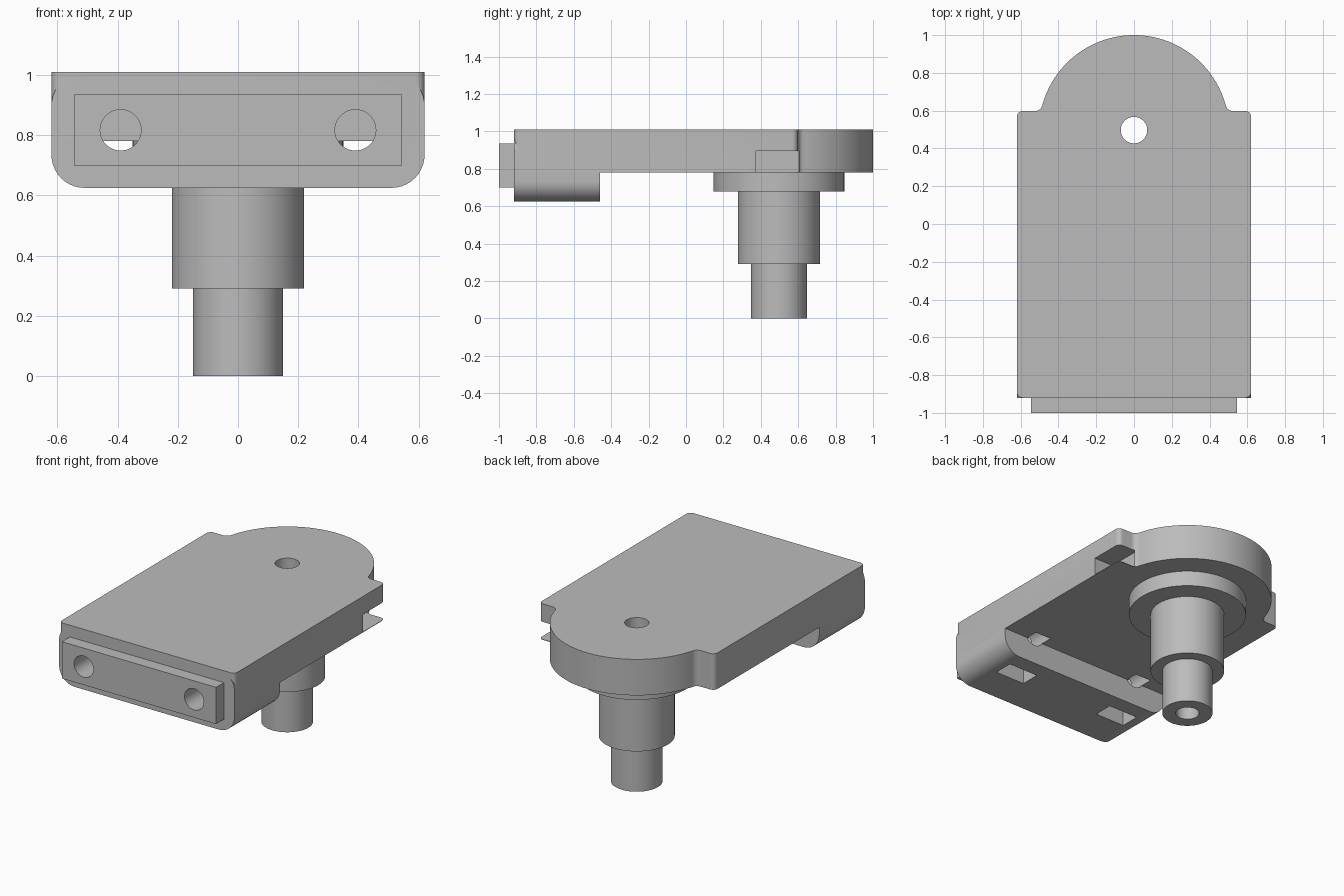
import bpy, bmesh
from math import sin, cos, pi, radians, sqrt, atan2
from mathutils import Matrix, Vector

if "Cube" in bpy.data.objects:
    bpy.data.objects.remove(bpy.data.objects["Cube"], do_unlink=True)

grey = bpy.data.materials.new("plain grey")
grey.use_nodes = True
grey.diffuse_color = (0.5, 0.5, 0.5, 1)
grey.node_tree.nodes["Principled BSDF"].inputs["Base Color"].default_value = (0.5, 0.5, 0.5, 1)

HALF = 0.62              # half width of the body
FRONT, SHOULDER = -0.92, 0.598
BASE, TOP = 0.78, 1.01   # plate underside and top
HUB_Y = 0.497
SCREW_X, SCREW_Z = 0.39, 0.817


def finish(name, bm):
    bmesh.ops.recalc_face_normals(bm, faces=bm.faces)
    mesh = bpy.data.meshes.new(name)
    bm.to_mesh(mesh)
    bm.free()
    obj = bpy.data.objects.new(name, mesh)
    bpy.context.collection.objects.link(obj)
    mesh.materials.append(grey)
    return obj


def arc(cx, cy, r, start, end, steps=10):
    angles = [radians(start + (end - start) * i / steps) for i in range(steps + 1)]
    return [(cx + r * cos(a), cy + r * sin(a)) for a in angles]


def extrude(name, points, depth):
    """Fill a closed outline of 3D points and extrude it along depth."""
    bm = bmesh.new()
    face = bm.faces.new([bm.verts.new(p) for p in points])
    new = bmesh.ops.extrude_face_region(bm, geom=[face])["geom"]
    bmesh.ops.translate(bm, vec=depth, verts=[v for v in new if isinstance(v, bmesh.types.BMVert)])
    return finish(name, bm)


def box(name, low, high):
    low, high = Vector(low), Vector(high)
    bm = bmesh.new()
    bmesh.ops.create_cube(bm, size=1, matrix=Matrix.Translation((low + high) / 2)
                          @ Matrix.Diagonal((*(high - low), 1)))
    return finish(name, bm)


def lathe(name, profile, segments=64):
    """Spin a closed (radius, z) profile about the hub axis."""
    bm = bmesh.new()
    rings = [[bm.verts.new((r * cos(2 * pi * i / segments), HUB_Y + r * sin(2 * pi * i / segments), z))
              for i in range(segments)] for r, z in profile]
    for k, ring in enumerate(rings):
        nxt = rings[(k + 1) % len(rings)]
        for i in range(segments):
            j = (i + 1) % segments
            bm.faces.new((ring[i], ring[j], nxt[j], nxt[i]))
    return finish(name, bm)


def cut(obj, cutters):
    bpy.context.view_layer.objects.active = obj
    for cutter in cutters:
        mod = obj.modifiers.new("cut", "BOOLEAN")
        mod.operation, mod.solver, mod.object = "DIFFERENCE", "EXACT", cutter
        bpy.ops.object.modifier_apply(modifier=mod.name)


# Top plate: rounded corners, filleted shoulders and a round back end
R, FILLET, CORNER = 0.503, 0.04, 0.03
fy = SHOULDER + FILLET
fx = sqrt((R + FILLET) ** 2 - (fy - HUB_Y) ** 2)
tilt = atan2(fy - HUB_Y, fx) * 180 / pi
half = (arc(HALF - CORNER, FRONT + CORNER, CORNER, -90, 0, 6)
        + arc(HALF - CORNER, SHOULDER - CORNER, CORNER, 0, 90, 6)
        + arc(fx, fy, FILLET, 270, 180 + tilt, 6)
        + arc(0, HUB_Y, R, tilt, 90, 32)[1:])
outline = half + [(-x, y) for x, y in reversed(half[:-1])]
plate = extrude("top_plate", [(x, y, BASE) for x, y in outline], (0, 0, TOP - BASE))

# Front block: rounded rectangle running back under the plate
LOW, HIGH, ROUND = 0.625, TOP - 0.002, 0.11
bx = HALF - ROUND
side = arc(bx, LOW + ROUND, ROUND, -90, 0) + arc(bx, HIGH - ROUND, ROUND, 0, 90)
section = side + [(-x, z) for x, z in reversed(side)]
block = extrude("front_block", [(x, FRONT, z) for x, z in section], (0, 0.46, 0))

# Front pad
pad = box("front_pad", (-0.545, -1, 0.70), (0.545, FRONT, 0.935))

# Stepped hollow hub
BORE = 0.07
hub = lathe("stepped_hub", [(BORE, 0), (0.15, 0), (0.15, 0.29), (0.22, 0.29), (0.22, 0.68),
                            (0.35, 0.68), (0.35, BASE), (BORE, BASE)])

# Cutters: bore, side notch, screw holes and nut slots
bore = lathe("bore_cutter", [(BORE, 0.5), (BORE, 1.2), (0.001, 1.2), (0.001, 0.5)])
bore_rod = extrude("bore_rod", [(x, y, 0.5) for x, y in arc(0, HUB_Y, BORE, 0, 360, 64)[:-1]], (0, 0, 0.8))
notch = box("notch_cutter", (0.483, 0.375, BASE + 0.003), (0.8, 0.605, 0.895))
screws, slots = [], []
for s in (-1, 1):
    ring = arc(s * SCREW_X, SCREW_Z, 0.068, 0, 360, 48)[:-1]
    screws.append(extrude("screw_cutter", [(x, -1.2, z) for x, z in ring], (0, 0.82, 0)))
    slots.append(box("slot_cutter", (s * SCREW_X - 0.105, -0.69, 0.5), (s * SCREW_X + 0.105, -0.565, 0.92)))

cut(plate, [bore_rod, notch] + screws + slots)
cut(block, screws + slots)
cut(pad, screws)
for cutter in [bore, bore_rod, notch] + screws + slots:
    bpy.data.objects.remove(cutter, do_unlink=True)

# Smooth curved walls, keep hard edges
for obj in (plate, block, pad, hub):
    bpy.ops.object.select_all(action="DESELECT")
    obj.select_set(True)
    bpy.context.view_layer.objects.active = obj
    bpy.ops.object.shade_smooth_by_angle(angle=radians(30))
